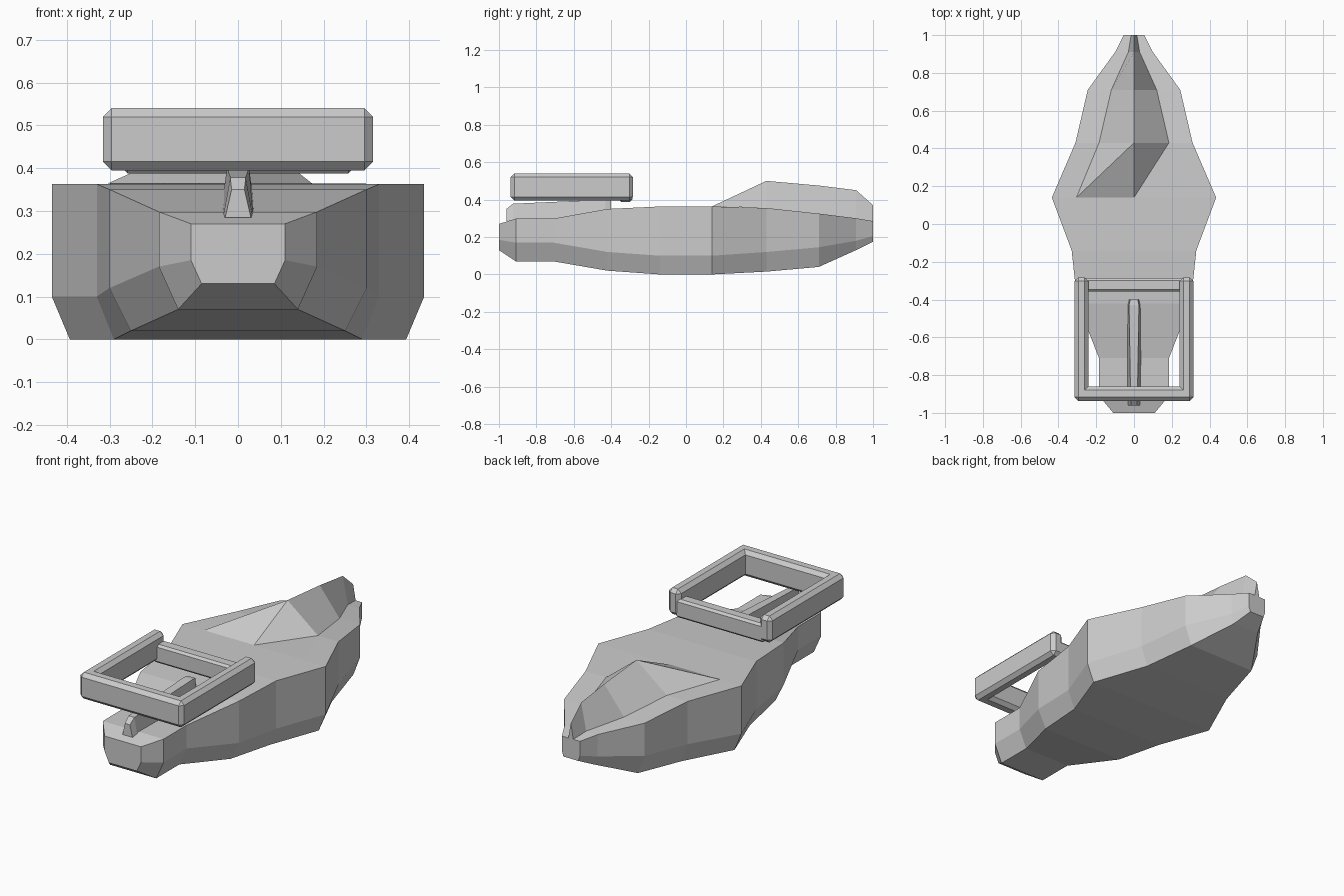
import bpy, bmesh

if "Cube" in bpy.data.objects:
    bpy.data.objects.remove(bpy.data.objects["Cube"])


def make_object(name, bm):
    bmesh.ops.recalc_face_normals(bm, faces=bm.faces)
    me = bpy.data.meshes.new(name)
    bm.to_mesh(me)
    bm.free()
    ob = bpy.data.objects.new(name, me)
    bpy.context.collection.objects.link(ob)
    return ob


def loft(name, sections):
    """Join equal-length closed rings of points and cap both ends."""
    bm = bmesh.new()
    rings = [[bm.verts.new(p) for p in s] for s in sections]
    n = len(rings[0])
    for a, b in zip(rings, rings[1:]):
        for i in range(n):
            j = (i + 1) % n
            bm.faces.new((a[i], a[j], b[j], b[i]))
    bm.faces.new(rings[0])
    bm.faces.new(rings[-1])
    return make_object(name, bm)


def beveled_box(name, x0, x1, y0, y1, z0, z1, bevel=0.02):
    bm = bmesh.new()
    bmesh.ops.create_cube(bm, size=1)
    for v in bm.verts:
        v.co.x = (x0 + x1) / 2 + v.co.x * (x1 - x0)
        v.co.y = (y0 + y1) / 2 + v.co.y * (y1 - y0)
        v.co.z = (z0 + z1) / 2 + v.co.z * (z1 - z0)
    bmesh.ops.bevel(bm, geom=bm.edges[:], offset=bevel, segments=1,
                    affect='EDGES')
    return make_object(name, bm)


# Hull: y, half width, bottom half width, deck z, chine z, bottom z
stations = [
    (-1.00, .11, .085, .27, .185, .13),
    (-0.91, .185, .14, .298, .17, .07),
    (-0.71, .185, .14, .298, .17, .07),
    (-0.42, .30, .25, .35, .12, .02),
    (-0.14, .33, .29, .363, .10, 0),
    (0.14, .435, .393, .363, .10, 0),
    (0.43, .31, .27, .355, .12, .015),
    (0.71, .245, .205, .325, .145, .04),
    (0.91, .10, .08, .30, .18, .13),
    (1.00, .055, .045, .285, .205, .175),
]
loft("hull", [[(-b, y, zb), (b, y, zb), (w, y, zc), (w, y, zt),
               (-w, y, zt), (-w, y, zc)]
              for y, w, b, zt, zc, zb in stations])

# Rear ridge: y, base half width, base z, crest z
bm = bmesh.new()
rings = []
for y, w, zb, zr in [(.43, .185, .355, .50), (.71, .12, .325, .475),
                     (.91, .03, .30, .45), (1.0, .015, .285, .37)]:
    rings.append([bm.verts.new(p) for p in
                  ((-w, y, zb), (0, y, zr), (w, y, zb))])
for a, b in zip(rings, rings[1:]):
    for i in range(2):
        bm.faces.new((a[i], a[i + 1], b[i + 1], b[i]))
bm.faces.new(rings[-1])
left, mid, right = [bm.verts.new((x, .14, .364)) for x in (-.305, 0, .305)]
a = rings[0]
for tri in ((left, mid, a[1]), (left, a[1], a[0]),
            (mid, a[2], a[1]), (mid, right, a[2])):
    bm.faces.new(tri)
make_object("rear_ridge", bm)

# Nose fin: y, base half width, top half width, base z, top z
fin = [(-.96, .03, .015, .285, .35), (-.925, .036, .018, .28, .378),
       (-.43, .042, .026, .28, .40), (-.40, .032, .02, .30, .395)]
loft("nose_fin", [[(-b, y, z0), (b, y, z0), (t, y, z1), (-t, y, z1)]
                  for y, b, t, z0, z1 in fin])

# Rectangular frame over the nose
for name, x in (("left", -.278), ("right", .278)):
    beveled_box("frame_side_" + name, x - .037, x + .037,
                -.935, -.283, .395, .54)
beveled_box("frame_front_bar", -.315, .315, -.937, -.86, .395, .54)
beveled_box("frame_rear_bar", -.27, .27, -.358, -.287, .388, .49, .012)
